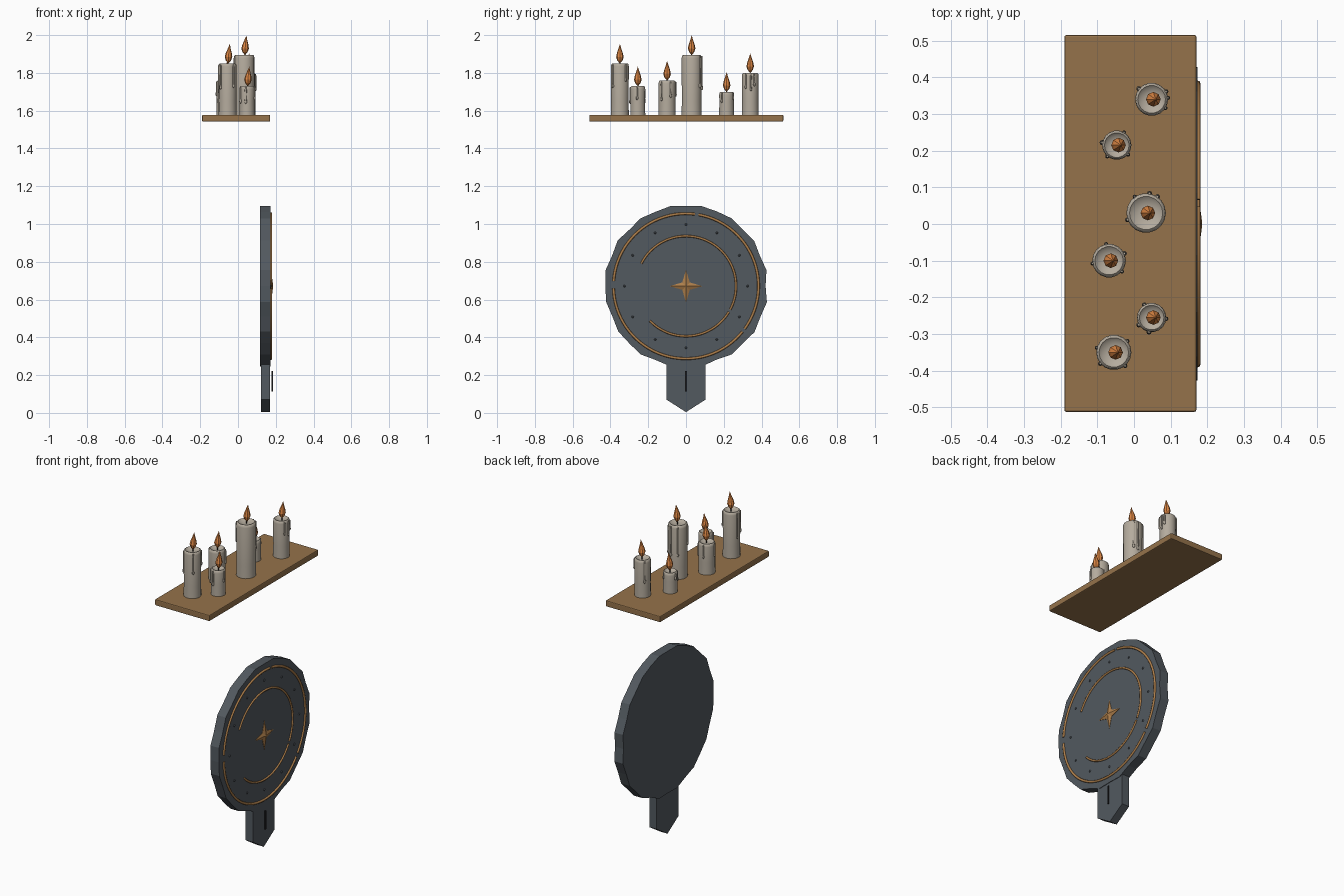
import bpy, bmesh, math, random
from math import sin, cos, pi, radians

if "Cube" in bpy.data.objects:
    bpy.data.objects.remove(bpy.data.objects["Cube"])

random.seed(4)


def material(name, rgb):
    m = bpy.data.materials.new(name)
    m.diffuse_color = (*rgb, 1)
    m.use_nodes = True
    m.node_tree.nodes["Principled BSDF"].inputs["Base Color"].default_value = m.diffuse_color
    return m


WOOD = material("wood", (0.30, 0.17, 0.07))
WAX = material("wax", (0.46, 0.41, 0.34))
FLAME = material("flame", (0.75, 0.25, 0.06))
STONE = material("slate", (0.085, 0.10, 0.115))
BRASS = material("brass", (0.42, 0.21, 0.07))
DARK = material("dark", (0.02, 0.02, 0.022))


def loft(name, rings, mat, smooth=None):
    """Skin a list of equal-length closed rings and cap both ends."""
    bm = bmesh.new()
    vs = [[bm.verts.new(p) for p in ring] for ring in rings]
    n = len(vs[0])
    for a, b in zip(vs, vs[1:]):
        for i in range(n):
            j = (i + 1) % n
            bm.faces.new((a[i], a[j], b[j], b[i]))
    bm.faces.new(vs[0])
    bm.faces.new(vs[-1])
    bmesh.ops.remove_doubles(bm, verts=bm.verts, dist=1e-5)
    bmesh.ops.recalc_face_normals(bm, faces=bm.faces)
    me = bpy.data.meshes.new(name)
    bm.to_mesh(me)
    bm.free()
    me.materials.append(mat)
    if smooth:
        me.shade_smooth()
        me.set_sharp_from_angle(angle=radians(smooth))
    ob = bpy.data.objects.new(name, me)
    bpy.context.collection.objects.link(ob)
    return ob


def lathe(name, x, y, profile, n, mat, smooth=None, lean=0.0):
    """Vertical turned shape; profile is (radius, z), lean shifts the tip in x."""
    z0, z1 = profile[0][1], profile[-1][1]
    rings = [[(x + lean * ((z - z0) / (z1 - z0)) ** 2 + r * cos(2 * pi * i / n),
               y + r * sin(2 * pi * i / n), z) for i in range(n)] for r, z in profile]
    return loft(name, rings, mat, smooth)


def slab(name, outline, x0, x1, mat):
    """Extrude a (y, z) outline along x."""
    return loft(name, [[(x, y, z) for y, z in outline] for x in (x0, x1)], mat)


# Shelf
shelf = slab("shelf", [(-0.512, 1.542), (0.515, 1.542), (0.515, 1.578), (-0.512, 1.578)],
             -0.19, 0.17, WOOD)
bev = shelf.modifiers.new("soft_edges", "BEVEL")
bev.width, bev.segments = 0.005, 2

# Candles: x, y, radius, top height, drip angles in degrees
candles = [(0.048, 0.34, 0.045, 1.80, (-32, 5, 28, 140)),
           (-0.047, 0.215, 0.040, 1.70, (-130, -40, 60, 170)),
           (0.033, 0.03, 0.054, 1.895, (80, 125, 200, 55)),
           (-0.068, -0.10, 0.046, 1.76, (-40, 25, 100, 190)),
           (0.048, -0.255, 0.040, 1.73, (-100, -5, 120, 210)),
           (-0.055, -0.35, 0.048, 1.85, (-50, -140, 40, 165))]
for k, (x, y, r, top, drips) in enumerate(candles, 1):
    lathe(f"candle_{k}", x, y,
          [(r, 1.577), (r * 0.98, 1.65), (r, top - 0.016), (r * 0.95, top - 0.004),
           (r * 0.84, top), (r * 0.66, top - 0.008), (r * 0.3, top - 0.012)], 18, WAX, 45)
    lathe(f"wick_{k}", x + 0.003, y, [(0.003, top - 0.014), (0.0025, top + 0.02)], 6, DARK)
    lathe(f"flame_{k}", x + 0.004, y,
          [(0.003, top + 0.002), (0.014, top + 0.016), (0.020, top + 0.034),
           (0.016, top + 0.054), (0.007, top + 0.081), (0, top + 0.104)],
          8, FLAME, None, 0.008)
    for j, a in enumerate(drips):
        length = random.uniform(0.3, 0.65) * (top - 1.58)
        d, w = radians(a), random.uniform(0.005, 0.007)
        b = top - length
        lathe(f"wax_drip_{k}_{j + 1}", x + r * cos(d), y + r * sin(d),
              [(0.001, b), (w * 0.9, b + 0.004), (w * 1.1, b + 0.010), (w * 0.75, b + 0.024),
               (w * 0.8, top - 0.018), (w * 0.5, top - 0.006)], 8, WAX, 60)

# Round plaque with a chipped edge
CZ = 0.671


def polar(r, a):
    return r * cos(a), CZ + r * sin(a)


N = 32
radii = [0.429 + (0.005 if i % 2 else -0.004) + random.uniform(-0.004, 0.003) for i in range(N)]
edge = [polar(r, 2 * pi * i / N) for i, r in enumerate(radii)]
slab("plaque_disc", edge, 0.117, 0.173, STONE)

# Pointed tab below the disc, with its slit
slab("plaque_tab", [(-0.103, 0.265), (-0.103, 0.07), (0, 0.004), (0.103, 0.07), (0.103, 0.265)],
     0.122, 0.170, STONE)
slab("tab_slit", [(-0.004, 0.112), (0.004, 0.112), (0.004, 0.222), (-0.004, 0.222)],
     0.178, 0.184, DARK)


def arc(name, r, a0, a1, w):
    """Inlaid rod following part of a circle on the disc face."""
    steps = max(8, int(abs(a1 - a0) / 4))
    rings = []
    for s in range(steps + 1):
        a = radians(a0 + (a1 - a0) * s / steps)
        ring = []
        for i in range(8):
            t = 2 * pi * i / 8
            yy, zz = polar(r + w * cos(t), a)
            ring.append((0.174 + w * sin(t), yy, zz))
        rings.append(ring)
    loft(name, rings, BRASS, 50)


# Outer and inner inlay arcs
for k, (r, a0, a1) in enumerate([(0.384, 83, 176), (0.384, -36, 80), (0.384, -178, -39),
                                 (0.265, -28, 153), (0.265, -136, -31)], 1):
    arc(f"inlay_arc_{k}", r, a0, a1, 0.007 if r > 0.3 else 0.006)

# Twelve studs between the arcs
for k in range(12):
    cy, cz = polar(0.326, k * pi / 6)
    loft(f"stud_{k + 1}", [[(x, cy + r * cos(i * pi / 4), cz + r * sin(i * pi / 4))
                            for i in range(8)]
                           for x, r in ((0.170, 0.007), (0.175, 0.006), (0.178, 0.003))], STONE)

# Four-pointed faceted star
star = [polar(0.028 if i % 2 else 0.087, i * pi / 4) for i in range(8)]
loft("star", [[(0.170, y, z) for y, z in star], [(0.175, y, z) for y, z in star],
              [(0.186, y * 0.03, CZ + (z - CZ) * 0.03) for y, z in star]], BRASS)
